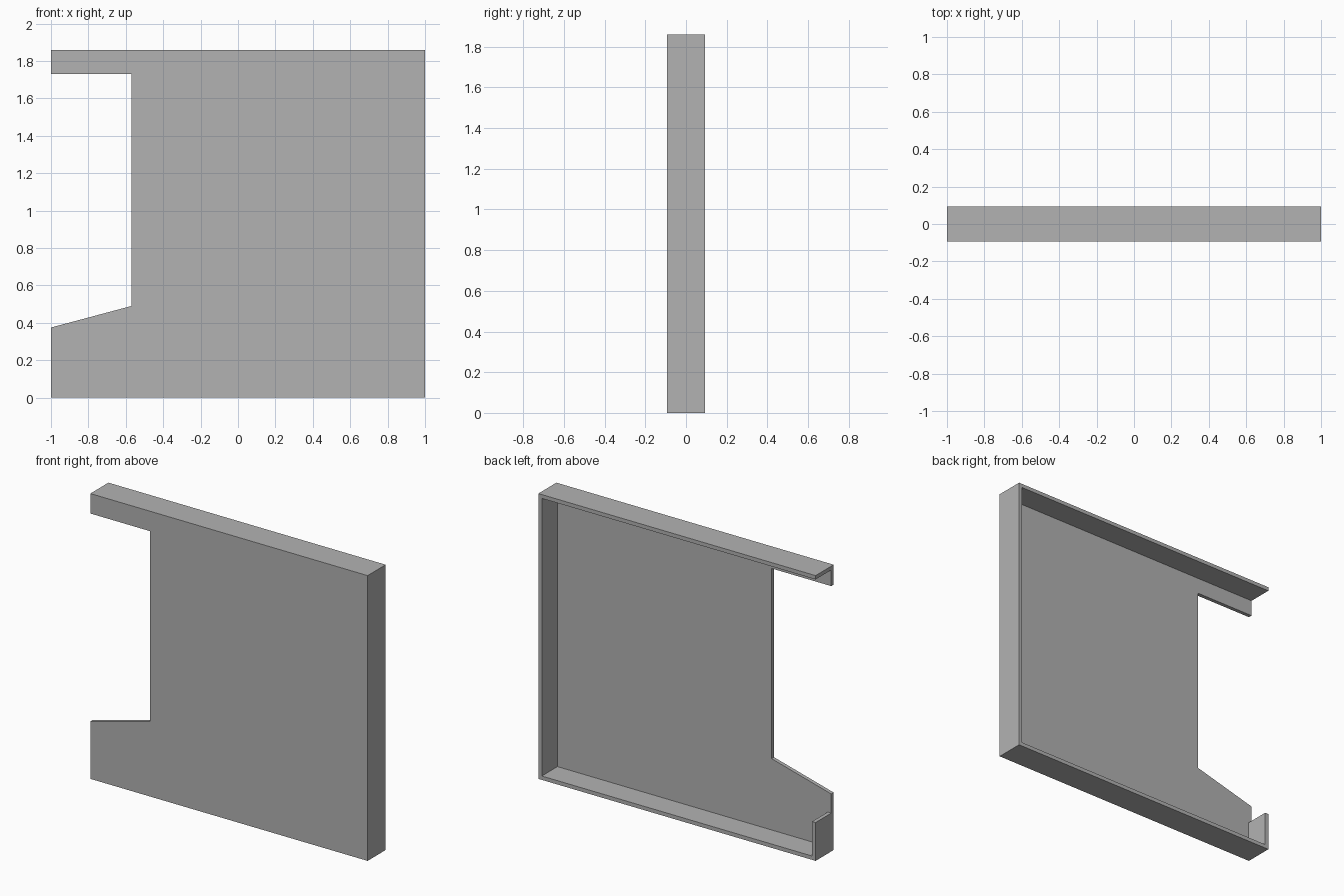
import bpy
import bmesh

cube = bpy.data.objects.get("Cube")
if cube:
    bpy.data.objects.remove(cube, do_unlink=True)

W, D, H, T = 1.0, 0.093, 1.86, 0.025   # half width, half depth, height, wall thickness

grey = bpy.data.materials.new("plain grey")
grey.use_nodes = True
grey.diffuse_color = (0.448, 0.448, 0.448, 1)
grey.node_tree.nodes["Principled BSDF"].inputs["Base Color"].default_value = grey.diffuse_color


def extrude_profile(name, outline, y0, y1):
    """Solid made by pushing an x-z outline from y0 to y1."""
    bm = bmesh.new()
    face = bm.faces.new([bm.verts.new((x, y0, z)) for x, z in outline])
    new = bmesh.ops.extrude_face_region(bm, geom=[face])["geom"]
    moved = [v for v in new if isinstance(v, bmesh.types.BMVert)]
    bmesh.ops.translate(bm, verts=moved, vec=(0, y1 - y0, 0))
    bmesh.ops.recalc_face_normals(bm, faces=bm.faces)
    mesh = bpy.data.meshes.new(name)
    bm.to_mesh(mesh)
    bm.free()
    mesh.materials.append(grey)
    obj = bpy.data.objects.new(name, mesh)
    bpy.context.collection.objects.link(obj)
    return obj


def wall(name, x0, x1, z0, z1):
    """Rim wall standing behind the front panel."""
    return extrude_profile(name, [(x0, z0), (x1, z0), (x1, z1), (x0, z1)], T - D, D)


# Front panel with the side notch
extrude_profile("front_panel", [
    (-W, 0), (W, 0), (W, H), (-W, H),
    (-W, 1.73), (-0.57, 1.73), (-0.57, 0.49), (-W, 0.375)], -D, T - D)

# Rim walls, open at the back
wall("top_wall", -W, W, H - T, H)
wall("bottom_wall", -W, W, 0, T)
wall("left_wall", W - T, W, T, H - T)
wall("right_short_wall", -W, T - W, T, 0.25)
